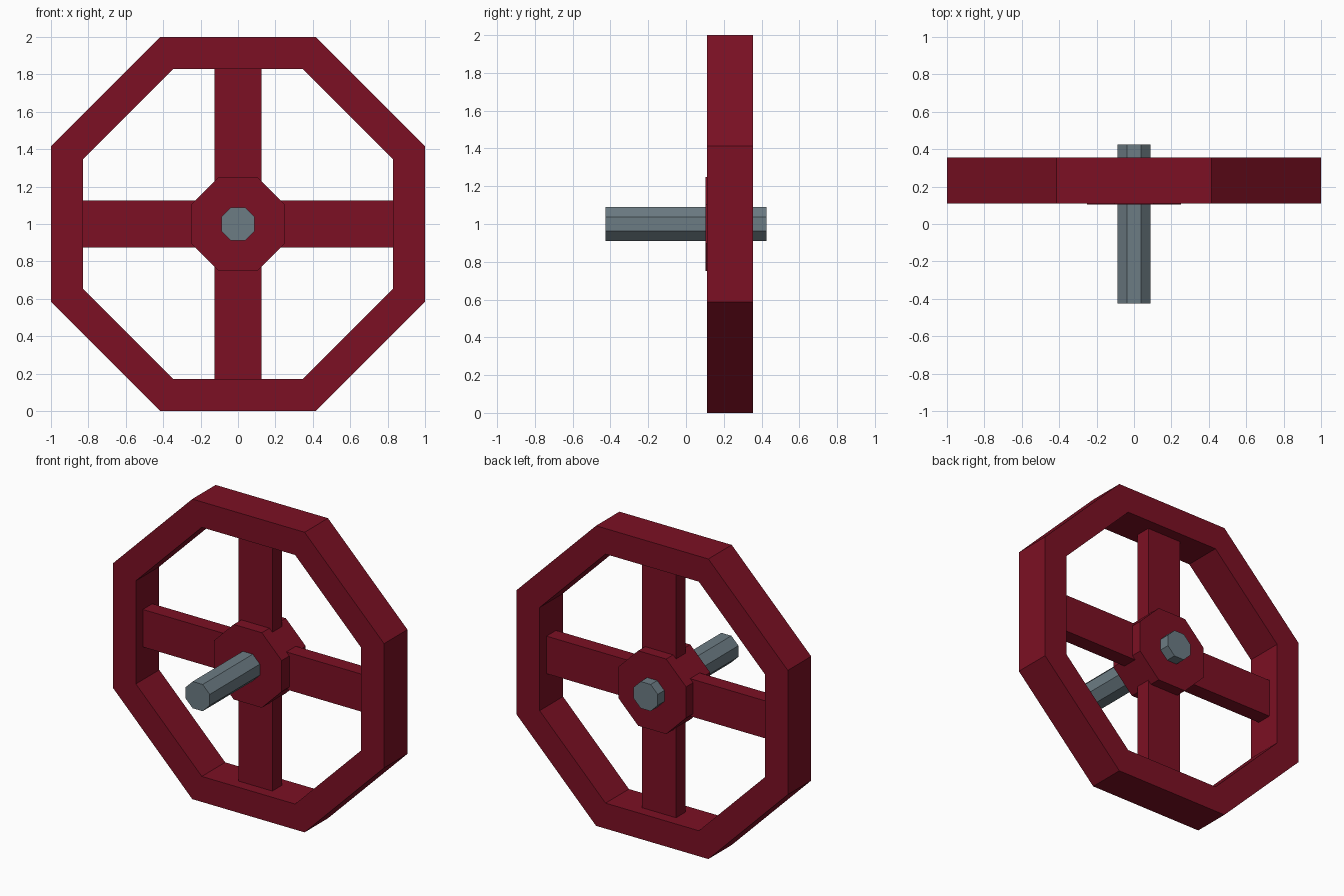
import bpy, bmesh, math

if "Cube" in bpy.data.objects:
    bpy.data.objects.remove(bpy.data.objects["Cube"])

CZ = 1.0                      # wheel centre height
RIM_F, RIM_B = 0.11, 0.356    # rim front / back


def material(name, rgb):
    m = bpy.data.materials.new(name)
    m.diffuse_color = (*rgb, 1)
    m.use_nodes = True
    m.node_tree.nodes["Principled BSDF"].inputs["Base Color"].default_value = m.diffuse_color
    return m


RED = material("dark red", (0.2, 0.005, 0.017))
GREY = material("steel grey", (0.15, 0.2, 0.23))


def octagon(apothem, y):
    r = apothem / math.cos(math.pi / 8)
    return [(r * math.cos(math.pi / 8 + i * math.pi / 4), y,
             CZ + r * math.sin(math.pi / 8 + i * math.pi / 4)) for i in range(8)]


def finish(name, bm, mat):
    bmesh.ops.recalc_face_normals(bm, faces=bm.faces)
    me = bpy.data.meshes.new(name)
    bm.to_mesh(me)
    bm.free()
    me.materials.append(mat)
    ob = bpy.data.objects.new(name, me)
    bpy.context.collection.objects.link(ob)
    return ob


def prism(name, apothem, y0, y1, mat):
    bm = bmesh.new()
    f = bm.faces.new([bm.verts.new(p) for p in octagon(apothem, y0)])
    ext = bmesh.ops.extrude_face_region(bm, geom=[f], use_keep_orig=True)
    vs = [g for g in ext["geom"] if isinstance(g, bmesh.types.BMVert)]
    bmesh.ops.translate(bm, verts=vs, vec=(0, y1 - y0, 0))
    return finish(name, bm, mat)


# Octagonal rim: four loops joined into a closed ring
bm = bmesh.new()
loops = [[bm.verts.new(p) for p in octagon(a, y)]
         for a, y in ((1, RIM_F), (1, RIM_B), (0.83, RIM_B), (0.83, RIM_F))]
for k in range(4):
    a, b = loops[k], loops[(k + 1) % 4]
    for i in range(8):
        j = (i + 1) % 8
        bm.faces.new((a[i], a[j], b[j], b[i]))
finish("rim", bm, RED)

# Hub and axle
prism("hub", 0.25, 0.103, 0.356, RED)
prism("axle", 0.089, -0.425, 0.425, GREY)

# Four flat spokes from hub to rim
for i in range(4):
    bm = bmesh.new()
    bmesh.ops.create_cube(bm, size=1)
    for v in bm.verts:
        v.co = (0.515 + v.co.x * 0.63, 0.233 + v.co.y * 0.1, v.co.z * 0.25)
    ob = finish("spoke_%d" % (i + 1), bm, RED)
    ob.location = (0, 0, CZ)
    ob.rotation_euler = (0, i * math.pi / 2, 0)
